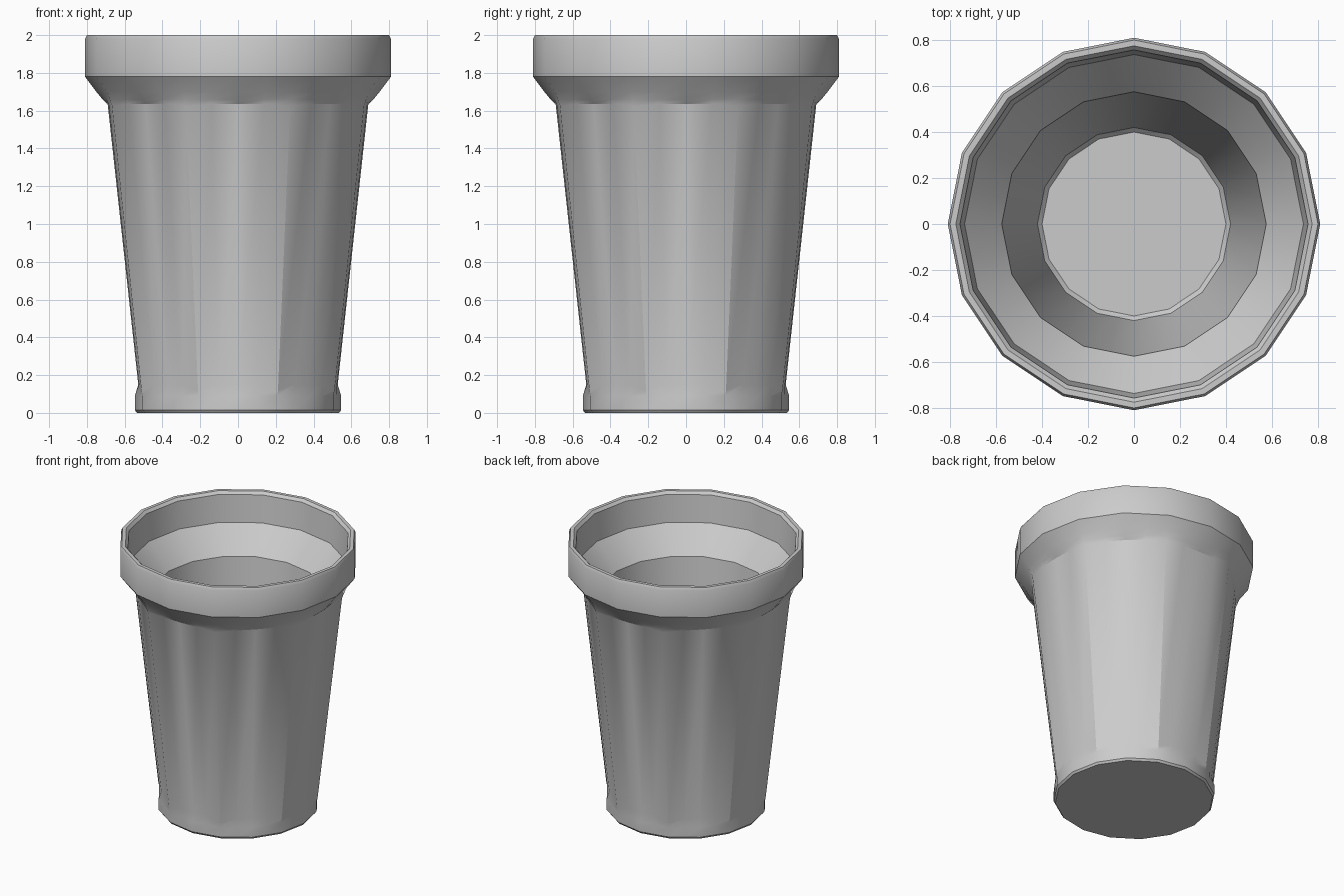
import bpy
import bmesh
import math

cube = bpy.data.objects.get("Cube")
if cube:
    bpy.data.objects.remove(cube, do_unlink=True)

COLS = 32                      # four columns per panel, eight panels
FLAT = math.cos(math.pi / 16)  # mid-side radius of a 16-sided ring

grey = bpy.data.materials.new("light_grey")
grey.use_nodes = True
colour = (0.6, 0.6, 0.6, 1)
grey.diffuse_color = colour
grey.node_tree.nodes["Principled BSDF"].inputs["Base Color"].default_value = colour


def plain(z, r):
    """Sixteen-sided ring, as (z, radius) per column of one panel."""
    return [(z, r), (z, r * FLAT), (z, r), (z, r * FLAT)]


def panelled(z, centre, ridge, ridge_z):
    """Ring of eight gently bowed panels meeting at ridges."""
    chord = ridge * math.cos(math.pi / 8)
    x = chord + (centre - chord) * 0.75
    quarter = math.hypot(x, ridge * math.sin(math.pi / 8) / 2)
    return [(z, centre), (z, quarter), (ridge_z, ridge), (z, quarter)]


# Profile from underside, up the outside, over the rim, down to the floor
rings = [
    plain(0.0, 0.535), plain(0.015, 0.546), plain(0.09, 0.546),
    panelled(0.15, 0.528, 0.553, 0.12),
    panelled(1.635, 0.69, 0.722, 1.625),
    [(1.655, 0.713), (1.66, 0.712), (1.66, 0.735), (1.66, 0.712)],
    plain(1.70, 0.75), plain(1.78, 0.81), plain(1.98, 0.81),
    plain(2.0, 0.80), plain(2.0, 0.775), plain(1.98, 0.757),
    plain(1.78, 0.737), plain(1.69, 0.655), plain(1.60, 0.575),
    plain(0.13, 0.42), plain(0.11, 0.40),
]

bm = bmesh.new()
loops = []
for ring in rings:
    loop = []
    for k in range(COLS):
        z, r = ring[k % 4]
        a = 2 * math.pi * k / COLS
        loop.append(bm.verts.new((r * math.cos(a), r * math.sin(a), z)))
    loops.append(loop)

for low, high in zip(loops, loops[1:]):
    for k in range(COLS):
        n = (k + 1) % COLS
        bm.faces.new((low[k], low[n], high[n], high[k]))
bm.faces.new(loops[0][::-1])   # underside
bm.faces.new(loops[-1])        # inner floor
bm.normal_update()

# Smooth shading with sharp corners and sharp panel ridges
for f in bm.faces:
    f.smooth = True
for e in bm.edges:
    e.smooth = e.calc_face_angle(0) < math.radians(30)
for k in range(2, COLS, 4):
    for i in (2, 3):
        bm.edges.get((loops[i][k], loops[i + 1][k])).smooth = False

mesh = bpy.data.meshes.new("tumbler")
bm.to_mesh(mesh)
bm.free()
mesh.materials.append(grey)
tumbler = bpy.data.objects.new("tumbler", mesh)
bpy.context.collection.objects.link(tumbler)
